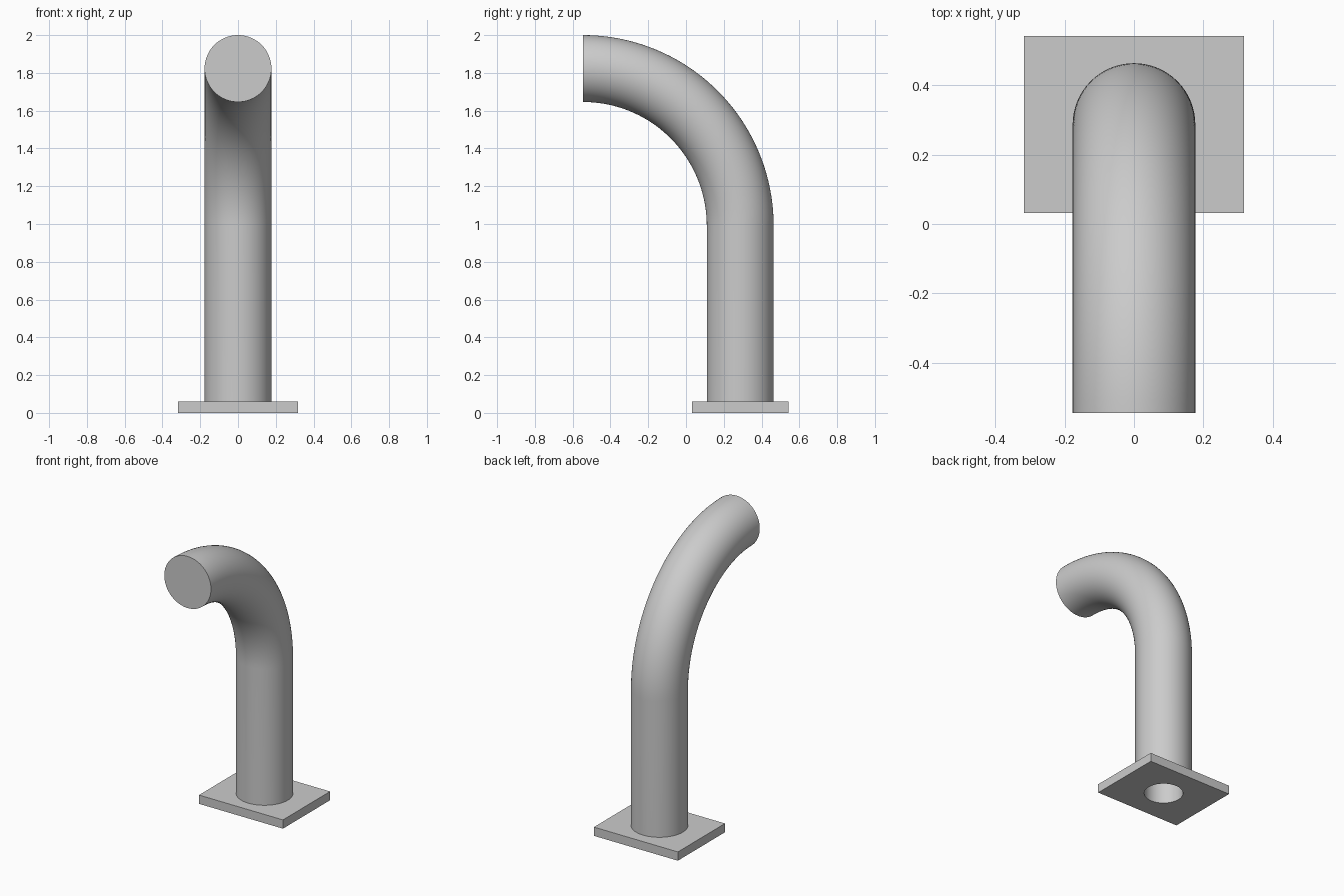
import bpy, bmesh
from math import cos, sin, pi, radians
from mathutils import Vector

cube = bpy.data.objects.get("Cube")
if cube:
    bpy.data.objects.remove(cube, do_unlink=True)

SEGMENTS = 64
PIPE_Y, PIPE_R, BORE_R = 0.287, 0.177, 0.121
PLATE_TOP, BEND_Z, BEND_R = 0.06, 0.991, 0.832
PLATE_HALF = (0.318, 0.255)
ANGLES = [2 * pi * i / SEGMENTS for i in range(SEGMENTS)]

grey = bpy.data.materials.new("light grey")
grey.use_nodes = True
grey.diffuse_color = (0.6, 0.6, 0.6, 1)
grey.node_tree.nodes["Principled BSDF"].inputs["Base Color"].default_value = (0.6, 0.6, 0.6, 1)


def circle(radius, z):
    return [Vector((radius * cos(a), PIPE_Y + radius * sin(a), z)) for a in ANGLES]


def rectangle(z):
    points = []
    for a in ANGLES:
        m = max(abs(cos(a)), abs(sin(a)))
        points.append(Vector((PLATE_HALF[0] * cos(a) / m, PIPE_Y + PLATE_HALF[1] * sin(a) / m, z)))
    return points


def bend_ring(turn):
    # ring of the elbow, turned from upright towards the front
    ring = []
    for a in ANGLES:
        reach = BEND_R + PIPE_R * sin(a)
        ring.append(Vector((PIPE_R * cos(a),
                            PIPE_Y - BEND_R + reach * cos(turn),
                            BEND_Z + reach * sin(turn))))
    return ring


def loft(name, rings, closed):
    bm = bmesh.new()
    loops = [[bm.verts.new(p) for p in ring] for ring in rings]
    pairs = list(zip(loops, loops[1:]))
    if closed:
        pairs.append((loops[-1], loops[0]))
    else:
        bm.faces.new(loops[0])
        bm.faces.new(loops[-1])
    for low, high in pairs:
        for i in range(SEGMENTS):
            j = (i + 1) % SEGMENTS
            bm.faces.new((low[i], low[j], high[j], high[i]))
    bmesh.ops.recalc_face_normals(bm, faces=bm.faces)
    mesh = bpy.data.meshes.new(name)
    bm.to_mesh(mesh)
    bm.free()
    mesh.materials.append(grey)
    obj = bpy.data.objects.new(name, mesh)
    bpy.context.collection.objects.link(obj)
    bpy.ops.object.select_all(action="DESELECT")
    obj.select_set(True)
    bpy.context.view_layer.objects.active = obj
    bpy.ops.object.shade_smooth_by_angle(angle=radians(30))
    return obj


# Base plate with a round hole through it
loft("base_plate", [circle(BORE_R, 0), rectangle(0),
                    rectangle(PLATE_TOP), circle(BORE_R, PLATE_TOP)], True)

# Pipe: bored upright, then a quarter bend ending in a flat face
STEPS = 40
upright = [circle(BORE_R, BEND_Z), circle(BORE_R, PLATE_TOP), circle(PIPE_R, PLATE_TOP)]
elbow = [bend_ring(pi / 2 * i / STEPS) for i in range(STEPS + 1)]
loft("bent_pipe", upright + elbow, False)
